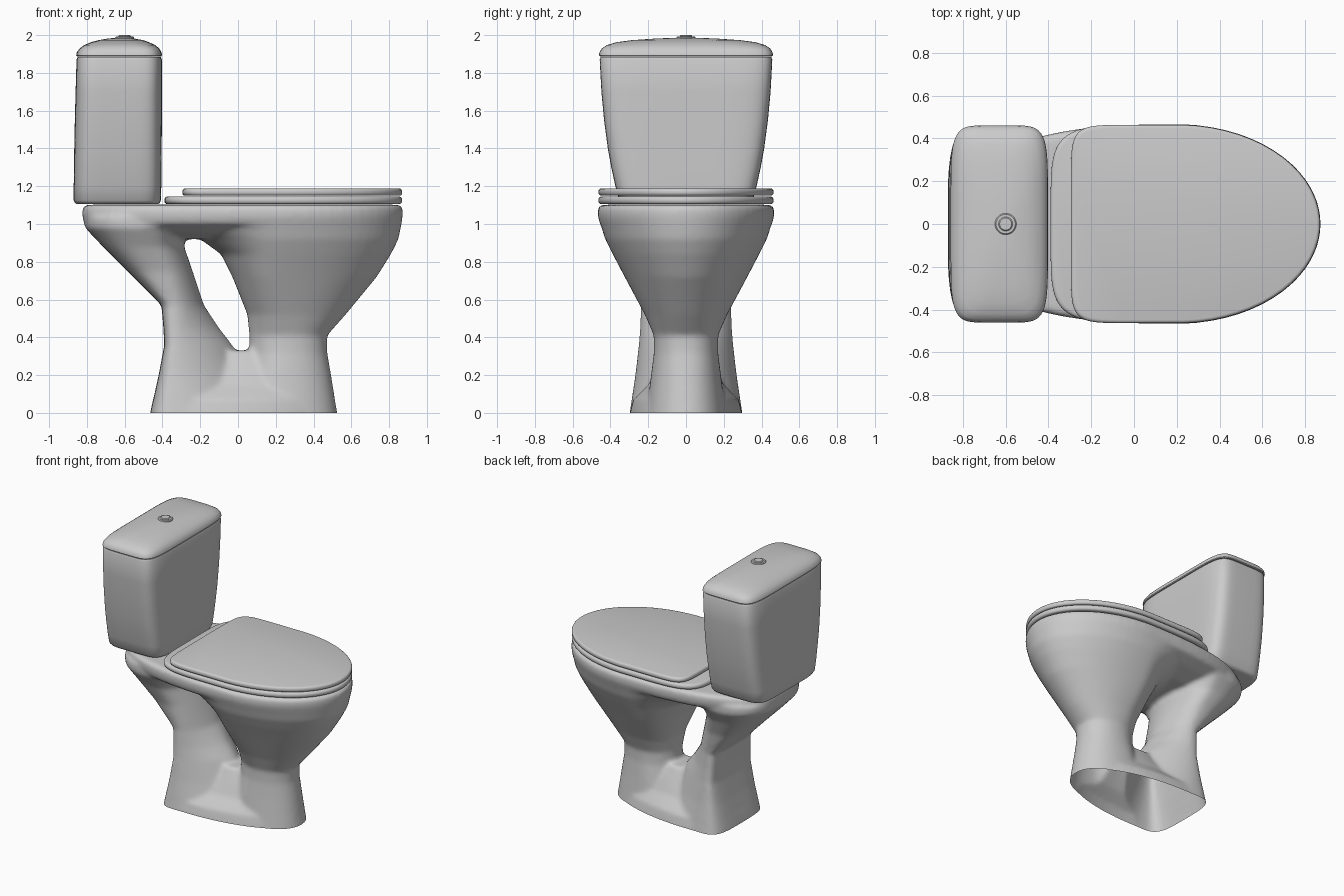
import bpy, bmesh, math


def section(z, xb, xm, xf, w, nb, nf, n=64):
    """Egg-like ring: superellipse halves behind and in front of xm."""
    pts = []
    for i in range(n):
        a = 2 * math.pi * (i + 0.5) / n
        c, s = math.cos(a), math.sin(a)
        e = nf if c > 0 else nb
        r = (xf - xm) if c > 0 else (xb - xm)
        pts.append((xm + r * abs(c) ** (2 / e),
                    math.copysign(w * abs(s) ** (2 / e), s), z))
    return pts


def add_loft(bm, rows):
    rings = [[bm.verts.new(p) for p in section(*r)] for r in rows]
    n = len(rings[0])
    for a, b in zip(rings, rings[1:]):
        for i in range(n):
            j = (i + 1) % n
            bm.faces.new((a[i], a[j], b[j], b[i]))
    bm.faces.new(rings[0][::-1])
    bm.faces.new(rings[-1])


def make(name, bm, angle=40):
    bmesh.ops.recalc_face_normals(bm, faces=bm.faces)
    me = bpy.data.meshes.new(name)
    bm.to_mesh(me)
    bm.free()
    ob = bpy.data.objects.new(name, me)
    bpy.context.collection.objects.link(ob)
    bpy.ops.object.select_all(action='DESELECT')
    ob.select_set(True)
    bpy.context.view_layer.objects.active = ob
    bpy.ops.object.shade_smooth_by_angle(angle=math.radians(angle))
    return ob


def loft(name, rows):
    bm = bmesh.new()
    add_loft(bm, rows)
    return make(name, bm)


def slab(name, xb, z0, z1, r, nb):
    """D-shaped board with a rounded rim."""
    rows = []
    for zc, angs in ((z0 + r, (-90, -60, -30, 0)), (z1 - r, (0, 30, 60, 90))):
        for d in angs:
            a = math.radians(d)
            k = r * (1 - math.cos(a))
            rows.append((zc + r * math.sin(a), xb + k, 0.2, 0.87 - k, 0.464 - k, nb, 2))
    return loft(name, rows)


# Bowl body: overlapping lofts (z, back, widest x, front, half width, exponents)
RIM = [(0.92, -0.60, 0.15, 0.60, 0.22, 2.6, 2),
       (0.955, -0.74, 0.18, 0.80, 0.36, 2.6, 2),
       (1.0, -0.815, 0.2, 0.865, 0.455, 2.6, 2),
       (1.04, -0.825, 0.2, 0.873, 0.467, 2.6, 2),
       (1.085, -0.825, 0.2, 0.873, 0.467, 2.6, 2),
       (1.102, -0.81, 0.2, 0.86, 0.452, 2.6, 2)]
CONE = [(-0.08, 0.0, 0.2, 0.535, 0.22, 2, 2.2),
        (0.0, 0.0, 0.2, 0.525, 0.21, 2, 2.2),
        (0.2, 0.04, 0.22, 0.493, 0.185, 2, 2.2),
        (0.32, 0.06, 0.25, 0.472, 0.17, 2, 2.2),
        (0.41, 0.06, 0.26, 0.472, 0.17, 2, 2.2),
        (0.52, 0.05, 0.24, 0.57, 0.218, 2, 2.1),
        (0.72, -0.03, 0.2, 0.735, 0.325, 2, 2),
        (0.84, -0.09, 0.2, 0.81, 0.388, 2, 2),
        (0.92, -0.20, 0.2, 0.85, 0.428, 2, 2),
        (1.02, -0.40, 0.2, 0.87, 0.46, 2.2, 2)]
LEG = [(-0.08, -0.475, -0.3, 0.12, 0.31, 4, 2),
       (0.0, -0.465, -0.3, 0.10, 0.298, 4, 1.8),
       (0.2, -0.42, -0.32, 0.05, 0.268, 4, 1.6),
       (0.36, -0.39, -0.33, -0.03, 0.25, 4, 1.6),
       (0.45, -0.395, -0.33, -0.10, 0.243, 4, 1.6),
       (0.57, -0.405, -0.33, -0.18, 0.238, 4, 1.7),
       (0.75, -0.585, -0.40, -0.24, 0.27, 3, 2),
       (0.88, -0.715, -0.45, -0.285, 0.32, 2.8, 2),
       (0.98, -0.81, -0.45, -0.28, 0.38, 2.6, 2),
       (1.04, -0.815, -0.45, -0.25, 0.38, 2.6, 2)]
FOOT = [(-0.08, -0.475, -0.2, 0.535, 0.305, 4, 2),
        (0.0, -0.465, -0.2, 0.527, 0.298, 4, 2),
        (0.07, -0.45, -0.2, 0.51, 0.28, 4, 2),
        (0.15, -0.42, -0.1, 0.48, 0.2, 3, 2),
        (0.24, -0.3, 0, 0.35, 0.15, 2, 2),
        (0.33, -0.2, 0, 0.2, 0.1, 2, 2)]
bm = bmesh.new()
for rows in (RIM, CONE, LEG, FOOT):
    add_loft(bm, rows)
body = make("bowl_and_pedestal", bm)

# Fuse and blend the lofts, then cut the open underside
m = body.modifiers.new("fuse", 'REMESH')
m.mode = 'VOXEL'
m.voxel_size = 0.014
m = body.modifiers.new("blend", 'SMOOTH')
m.factor = 0.5
m.iterations = 10
ev = body.evaluated_get(bpy.context.evaluated_depsgraph_get())
bm = bmesh.new()
bm.from_mesh(ev.to_mesh())
bmesh.ops.bisect_plane(bm, geom=bm.verts[:] + bm.edges[:] + bm.faces[:],
                       plane_co=(0, 0, 0), plane_no=(0, 0, 1), clear_inner=True)
bpy.data.objects.remove(body)
make("bowl_and_pedestal", bm, 60)

# Seat and lid
slab("seat", -0.39, 1.105, 1.146, 0.017, 5.5)
slab("seat_lid", -0.295, 1.15, 1.188, 0.015, 9)


def tank_row(z, xb, xf, w, n=6):
    return (z, xb, (xb + xf) / 2, xf, w, n, n)


# Cistern tank
loft("tank", [tank_row(*r) for r in (
    (1.105, -0.85, -0.425, 0.325), (1.11, -0.862, -0.415, 0.342),
    (1.125, -0.87, -0.408, 0.354), (1.2, -0.87, -0.406, 0.374),
    (1.3, -0.868, -0.405, 0.396), (1.4, -0.867, -0.404, 0.414),
    (1.55, -0.864, -0.403, 0.434), (1.7, -0.86, -0.403, 0.448),
    (1.87, -0.855, -0.403, 0.457), (1.883, -0.85, -0.408, 0.452))])

# Domed tank cover
loft("tank_cover", [tank_row(*r) for r in (
    (1.888, -0.853, -0.406, 0.456), (1.893, -0.857, -0.402, 0.461),
    (1.91, -0.853, -0.405, 0.458), (1.93, -0.838, -0.418, 0.445),
    (1.947, -0.815, -0.438, 0.42, 5), (1.962, -0.78, -0.47, 0.37, 4),
    (1.973, -0.74, -0.5, 0.29, 3), (1.982, -0.69, -0.55, 0.16, 2.5),
    (1.986, -0.64, -0.58, 0.05, 2))])


# Flush button and its collar
def disc(name, r, z0, z1):
    b = 0.005
    return loft(name, [tank_row(z, -0.6 - q, -0.6 + q, q, 2) for z, q in
                       ((z0, r), (z1 - b, r), (z1, r - b))])


disc("button_collar", 0.05, 1.965, 1.993)
disc("flush_button", 0.033, 1.97, 2.0)
